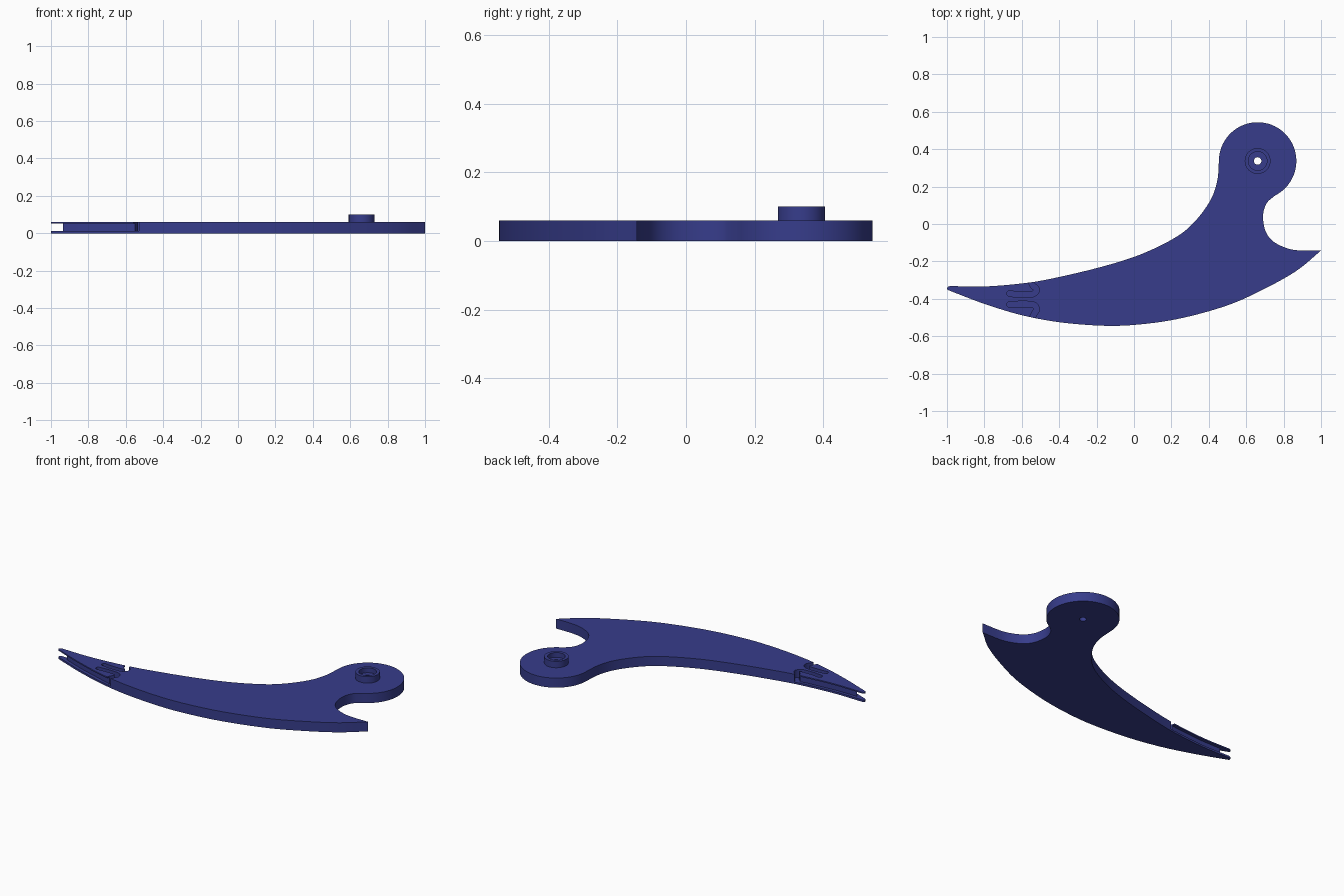
import bpy, bmesh, math
from mathutils import Vector

if "Cube" in bpy.data.objects:
    bpy.data.objects.remove(bpy.data.objects["Cube"])

blue = bpy.data.materials.new("navy_blue")
blue.diffuse_color = (0.038, 0.046, 0.26, 1)
blue.use_nodes = True
blue.node_tree.nodes["Principled BSDF"].inputs["Base Color"].default_value = blue.diffuse_color

HUB = Vector((0.661, 0.337))
HUB_R = 0.207
THICK = 0.06


def spline(points, steps=8):
    """Catmull-Rom curve through 2D points."""
    p = [Vector(q) for q in points]
    p = [2 * p[0] - p[1]] + p + [2 * p[-1] - p[-2]]
    out = []
    for a, b, c, d in zip(p, p[1:], p[2:], p[3:]):
        for i in range(steps):
            t = i / steps
            out.append(0.5 * (2 * b + (c - a) * t + (2 * a - 5 * b + 4 * c - d) * t * t
                              + (3 * b - a - 3 * c + d) * t ** 3))
    return out + [p[-2]]


def arc(centre, r, start, end, n):
    angles = [math.radians(start + (end - start) * i / n) for i in range(n + 1)]
    return [Vector(centre) + r * Vector((math.cos(a), math.sin(a))) for a in angles]


def prism(name, outline, z0, z1):
    """Closed solid between two heights, with outward normals."""
    pts = [(p[0], p[1]) for p in outline]
    area = sum(a[0] * b[1] - b[0] * a[1] for a, b in zip(pts, pts[1:] + pts[:1]))
    if area < 0:
        pts.reverse()
    n = len(pts)
    verts = [(x, y, z) for z in (z0, z1) for x, y in pts]
    faces = [list(range(n))[::-1], list(range(n, 2 * n))]
    faces += [[i, (i + 1) % n, n + (i + 1) % n, n + i] for i in range(n)]
    mesh = bpy.data.meshes.new(name)
    mesh.from_pydata(verts, [], faces)
    mesh.update()
    obj = bpy.data.objects.new(name, mesh)
    bpy.context.collection.objects.link(obj)
    mesh.materials.append(blue)
    return obj


def disc(name, r, z0, z1, n=48):
    return prism(name, arc(HUB, r, 0, 360, n)[:-1], z0, z1)


def channel(name, path, width, z0, z1):
    """Prism following a path, with a round inner end."""
    pts = spline(path, 6)
    left, right = [], []
    for i, p in enumerate(pts):
        d = (pts[min(i + 1, len(pts) - 1)] - pts[max(i - 1, 0)]).normalized()
        n = Vector((-d.y, d.x)) * width / 2
        left.append(p + n)
        right.append(p - n)
    heading = math.degrees(math.atan2(d.y, d.x))
    cap = arc(pts[-1], width / 2, heading + 90, heading - 90, 8)[1:-1]
    return prism(name, left + cap + right[::-1], z0, z1)


def cut(obj, cutter):
    """Subtract the cutter, trying a second solver if the first loses the part."""
    cutter.hide_render = True
    width = obj.dimensions.x
    bpy.context.view_layer.update()
    width = obj.dimensions.x
    original = obj.data
    for solver in ('EXACT', 'MANIFOLD'):
        mod = obj.modifiers.new("cut", 'BOOLEAN')
        mod.operation = 'DIFFERENCE'
        mod.solver = solver
        mod.object = cutter
        deps = bpy.context.evaluated_depsgraph_get()
        result = bpy.data.meshes.new_from_object(obj.evaluated_get(deps))
        obj.modifiers.remove(mod)
        xs = [v.co.x for v in result.vertices]
        if xs and abs(max(xs) - min(xs) - width) < 0.05:
            result.name = original.name
            obj.data = result
            break
    bpy.data.objects.remove(cutter)


# Blade outline: upper edge, round hub, hooked neck, lower edge
upper = spline([(-0.985, -0.332), (-0.8, -0.334), (-0.61, -0.319), (-0.45, -0.294),
                (-0.185, -0.232), (0.032, -0.164), (0.218, -0.074), (0.323, 0.011),
                (0.408, 0.126), (0.445, 0.231), (0.454, 0.337)])
hub = arc(HUB, HUB_R, 180, -63, 48)
neck = spline([(0.755, 0.153), (0.713, 0.116), (0.693, 0.068), (0.691, 0.016), (0.706, -0.044),
               (0.743, -0.092), (0.808, -0.126), (0.878, -0.141), (0.999, -0.143)])
lower = spline([(0.999, -0.143), (0.863, -0.254), (0.673, -0.359), (0.488, -0.439),
                (0.247, -0.505), (0.03, -0.537), (-0.16, -0.544), (-0.4, -0.525),
                (-0.61, -0.485), (-0.8, -0.427), (-0.933, -0.377), (-0.995, -0.353)])
tip = [Vector((-1, -0.347)), Vector((-0.997, -0.337))]
blade = prism("blade", upper[:-1] + hub + neck[1:] + lower[1:] + tip, 0, THICK)

# Groove running around the rim of the tip
rim = [(-0.55, -0.2), (-1.1, -0.2), (-1.1, -0.6), (-0.55, -0.6), (-0.55, -0.482),
       (-0.61, -0.465), (-0.8, -0.407), (-0.92, -0.362), (-0.935, -0.354),
       (-0.8, -0.354), (-0.61, -0.339), (-0.55, -0.329)]
cut(blade, prism("rim_cutter", rim, 0.012, 0.052))

# Two hooked channels leading in from the edges
cut(blade, channel("upper_channel_cutter",
                   [(-0.555, -0.27), (-0.545, -0.322), (-0.521, -0.349), (-0.535, -0.372),
                    (-0.57, -0.377), (-0.62, -0.377), (-0.665, -0.372)], 0.03, 0.011, 0.1))
cut(blade, channel("lower_channel_cutter",
                   [(-0.555, -0.54), (-0.54, -0.492), (-0.521, -0.457), (-0.535, -0.433),
                    (-0.57, -0.428), (-0.62, -0.428), (-0.665, -0.431)], 0.03, 0.011, 0.1))

# Pivot boss with a counterbore, and a hole through everything
boss = disc("pivot_boss", 0.069, THICK, 0.1)
cut(boss, disc("counterbore_cutter", 0.05, 0.07, 0.2))
for part in (boss, blade):
    cut(part, disc("hole_cutter", 0.02, -0.1, 0.2, 24))

# Smooth curved walls, crisp rims
for part in (blade, boss):
    bpy.ops.object.select_all(action='DESELECT')
    part.select_set(True)
    bpy.context.view_layer.objects.active = part
    bpy.ops.object.shade_smooth_by_angle(angle=math.radians(30))
